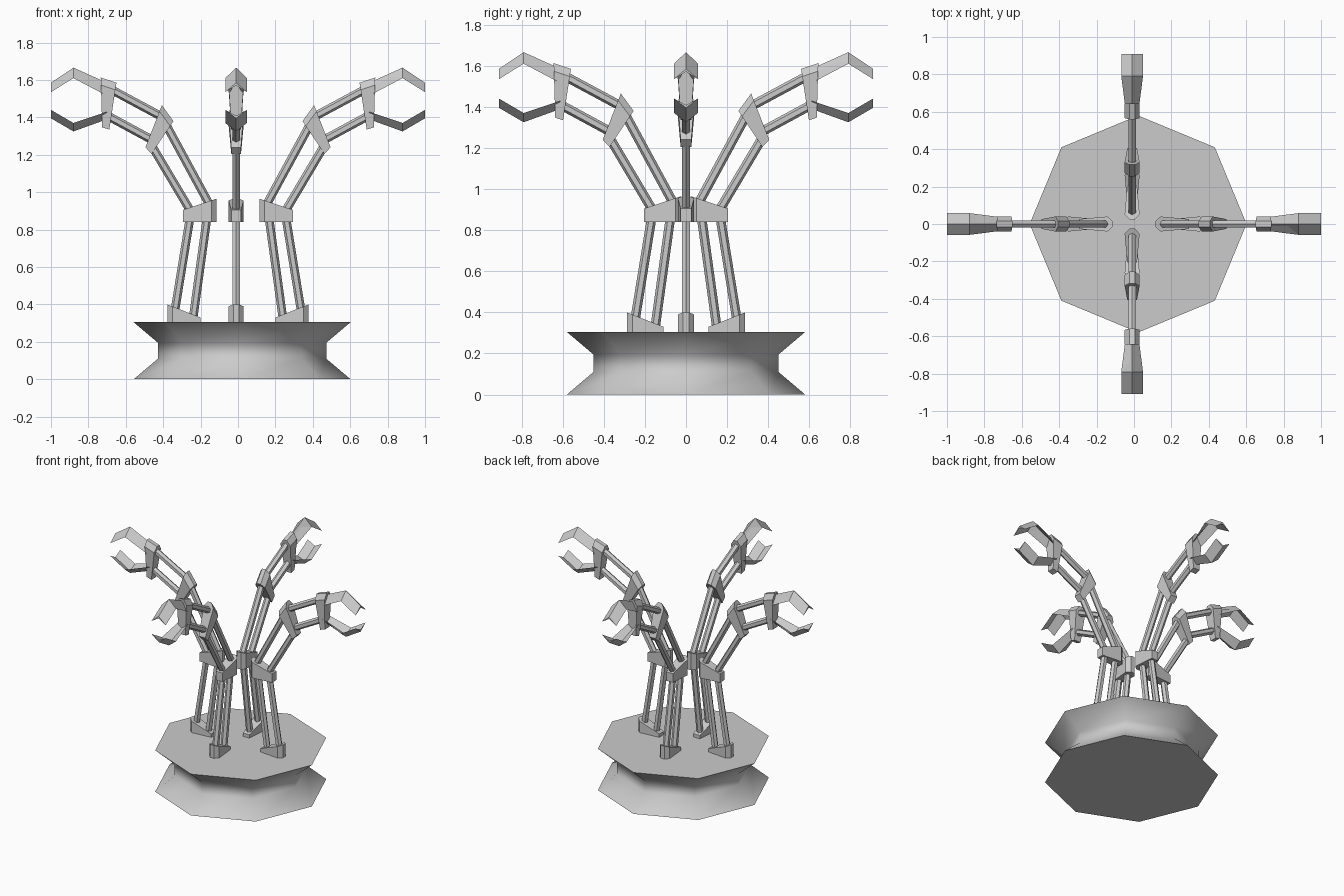
import bpy, bmesh
from math import pi, cos, sin
from mathutils import Vector, Matrix

if "Cube" in bpy.data.objects:
    bpy.data.objects.remove(bpy.data.objects["Cube"])


def loft(name, sections):
    """Closed mesh skinned through a list of equal-length rings."""
    bm = bmesh.new()
    rings = [[bm.verts.new(p) for p in s] for s in sections]
    n = len(rings[0])
    for r0, r1 in zip(rings, rings[1:]):
        for i in range(n):
            j = (i + 1) % n
            bm.faces.new((r0[i], r0[j], r1[j], r1[i]))
    bm.faces.new(rings[0])
    bm.faces.new(rings[-1])
    bmesh.ops.recalc_face_normals(bm, faces=bm.faces)
    me = bpy.data.meshes.new(name)
    bm.to_mesh(me)
    bm.free()
    return me


def place(name, me, matrix=Matrix()):
    ob = bpy.data.objects.new(name, me)
    bpy.context.collection.objects.link(ob)
    ob.matrix_world = matrix
    return ob


def block(name, a, b, c, d):
    """Tapered joint: wide end a-b, narrow end d-c, given as (radius, z)."""
    a, b, c, d = map(Vector, (a, b, c, d))
    secs = []
    for t, w in ((0, .015), (.15, .04), (1, .026)):
        p, q = a.lerp(d, t), b.lerp(c, t)
        secs.append([(p.x, w, p.y), (p.x, -w, p.y), (q.x, -w, q.y), (q.x, w, q.y)])
    return loft(name, secs)


def rod(name, p, q, rad=.023):
    """Six-sided rod between two (radius, z) points."""
    p, q = Vector((p[0], 0, p[1])), Vector((q[0], 0, q[1]))
    side = Vector((0, 1, 0))
    up = (q - p).normalized().cross(side)
    ring = [rad * (cos(k * pi / 3) * up + sin(k * pi / 3) * side) for k in range(6)]
    return loft(name, [[e + v for v in ring] for e in (p, q)])


def claw(name, stations, thick):
    """Bent chevron plate; station = radius, half width, ridge z, edge z."""
    return loft(name, [[(r, 0, zr), (r, w, ze), (r, 0, zr - thick), (r, -w, ze)]
                       for r, w, zr, ze in stations])


# Base: waisted octagonal drum, smooth around its side
base_me = loft("base", [[(.022 + r * cos(k * pi / 4), r * sin(k * pi / 4), z) for k in range(8)]
                        for r, z in ((.58, 0), (.45, .11), (.45, .195), (.58, .305))])
for f in base_me.polygons:
    f.use_smooth = abs(f.normal.z) < .99
base = place("base", base_me)
bpy.context.view_layer.objects.active = base
for e in base_me.edges:
    zs = [base_me.vertices[v].co.z for v in e.vertices]
    if abs(zs[0] - zs[1]) < 1e-4 and (zs[0] < .01 or zs[0] > .3):
        e.use_edge_sharp = True

# One arm, drawn in the radius/z plane
parts = [
    block("foot", (.378, .40), (.378, .305), (.20, .305), (.20, .33)),
    rod("lower_rod_outer", (.345, .32), (.257, .86)),
    rod("lower_rod_inner", (.243, .305), (.166, .86)),
    block("elbow", (.115, .965), (.115, .84), (.295, .84), (.295, .905)),
    rod("middle_rod_inner", (.145, .92), (.395, 1.38)),
    rod("middle_rod_outer", (.245, .885), (.465, 1.255)),
    block("shoulder", (.407, 1.465), (.345, 1.38), (.462, 1.205), (.495, 1.24)),
    rod("upper_rod_top", (.41, 1.405), (.68, 1.55)),
    rod("upper_rod_bottom", (.46, 1.28), (.70, 1.41)),
    block("wrist", (.734, 1.613), (.65, 1.585), (.688, 1.335), (.726, 1.347)),
    claw("claw_top", ((.70, .035, 1.585, 1.515), (.88, .058, 1.666, 1.61),
                      (1, .058, 1.585, 1.535)), .014),
    claw("claw_bottom", ((.70, .035, 1.39, 1.43), (.88, .058, 1.325, 1.37),
                         (1, .058, 1.395, 1.44)), -.014),
]

# Four arms; the front and back pair stand slightly closer together
for side, ang, shift, x in (("right", 0, 0, 0), ("back", pi / 2, -.09, -.01),
                            ("left", pi, 0, 0), ("front", -pi / 2, -.09, -.01)):
    m = (Matrix.Translation((x, 0, 0)) @ Matrix.Rotation(ang, 4, 'Z')
         @ Matrix.Translation((shift, 0, 0)))
    for me in parts:
        place(f"{side}_{me.name}", me, m)
